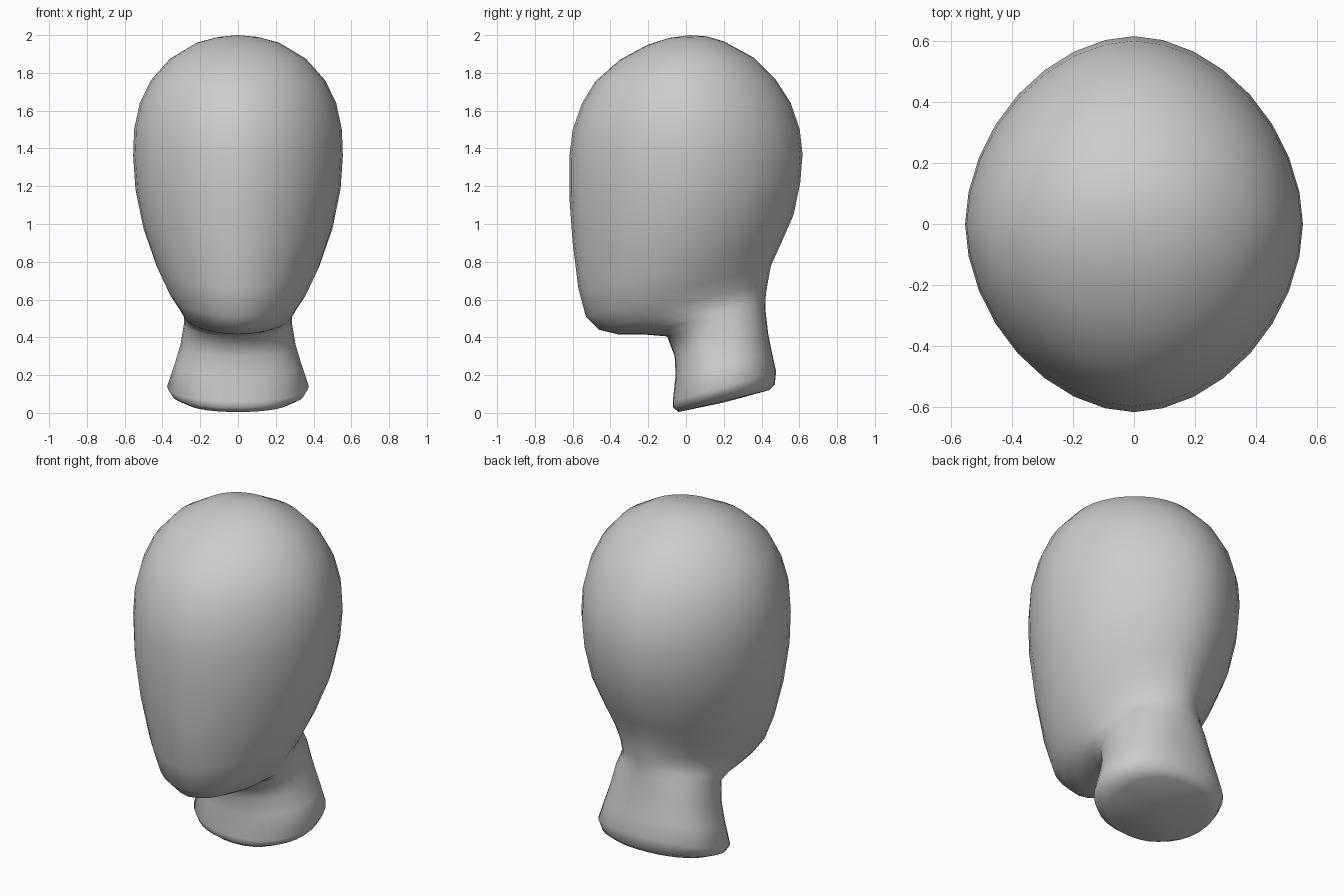
import bpy, bmesh, math

# Tilted cross-sections from crown to neck base:
# front y, front z, back y, back z, half width, roundness exponent
RINGS = [
    (-0.09, 1.985, 0.11, 1.993, 0.11, 2.0),
    (-0.20, 1.950, 0.20, 1.967, 0.22, 2.0),
    (-0.35, 1.870, 0.36, 1.880, 0.36, 1.95),
    (-0.48, 1.755, 0.475, 1.765, 0.462, 1.9),
    (-0.55, 1.640, 0.555, 1.640, 0.52, 1.85),
    (-0.60, 1.500, 0.602, 1.500, 0.55, 1.85),
    (-0.618, 1.35, 0.617, 1.370, 0.555, 1.85),
    (-0.618, 1.15, 0.605, 1.220, 0.543, 1.85),
    (-0.60, 0.900, 0.570, 1.050, 0.50, 1.85),
    (-0.57, 0.660, 0.500, 0.890, 0.43, 1.85),
    (-0.53, 0.510, 0.450, 0.780, 0.365, 1.9),
    (-0.46, 0.440, 0.435, 0.700, 0.315, 1.9),
    (-0.36, 0.416, 0.425, 0.640, 0.292, 1.9),
    (-0.22, 0.415, 0.420, 0.600, 0.285, 1.95),
    (-0.10, 0.405, 0.420, 0.550, 0.285, 2.1),
    (-0.06, 0.300, 0.435, 0.420, 0.305, 2.3),
    (-0.055, 0.20, 0.455, 0.320, 0.335, 2.3),
    (-0.07, 0.060, 0.477, 0.220, 0.375, 2.2),
    (-0.07, 0.030, 0.470, 0.150, 0.345, 2.2),
    (-0.04, 0.005, 0.440, 0.120, 0.28, 2.2),
]
SEGMENTS = 32


def power(value, exponent):
    return math.copysign(abs(value) ** (2 / exponent), value)


def ring_points(fy, fz, by, bz, width, exponent):
    for i in range(SEGMENTS):
        a = 2 * math.pi * i / SEGMENTS
        t = 0.5 - 0.5 * power(math.cos(a), exponent)
        yield (width * power(math.sin(a), exponent),
               fy + (by - fy) * t, fz + (bz - fz) * t)


bm = bmesh.new()
loops = [[bm.verts.new(p) for p in ring_points(*r)] for r in RINGS]

# Skin of the head, jaw and neck
for upper, lower in zip(loops, loops[1:]):
    for i in range(SEGMENTS):
        j = (i + 1) % SEGMENTS
        bm.faces.new((upper[i], upper[j], lower[j], lower[i]))

# Crown and slanted neck base
for loop, tip in ((loops[0], (0, 0.02, 2.0)), (loops[-1], (0, 0.20, 0.055))):
    pole = bm.verts.new(tip)
    for i in range(SEGMENTS):
        bm.faces.new((loop[i], loop[(i + 1) % SEGMENTS], pole))

bmesh.ops.recalc_face_normals(bm, faces=bm.faces[:])
mesh = bpy.data.meshes.new("head_and_neck")
bm.to_mesh(mesh)
bm.free()

grey = bpy.data.materials.new("plain grey")
grey.diffuse_color = (0.6, 0.6, 0.6, 1)
mesh.materials.append(grey)

head = bpy.data.objects.new("head_and_neck", mesh)
bpy.context.collection.objects.link(head)
bpy.context.view_layer.objects.active = head
head.select_set(True)
bpy.ops.object.shade_smooth()
